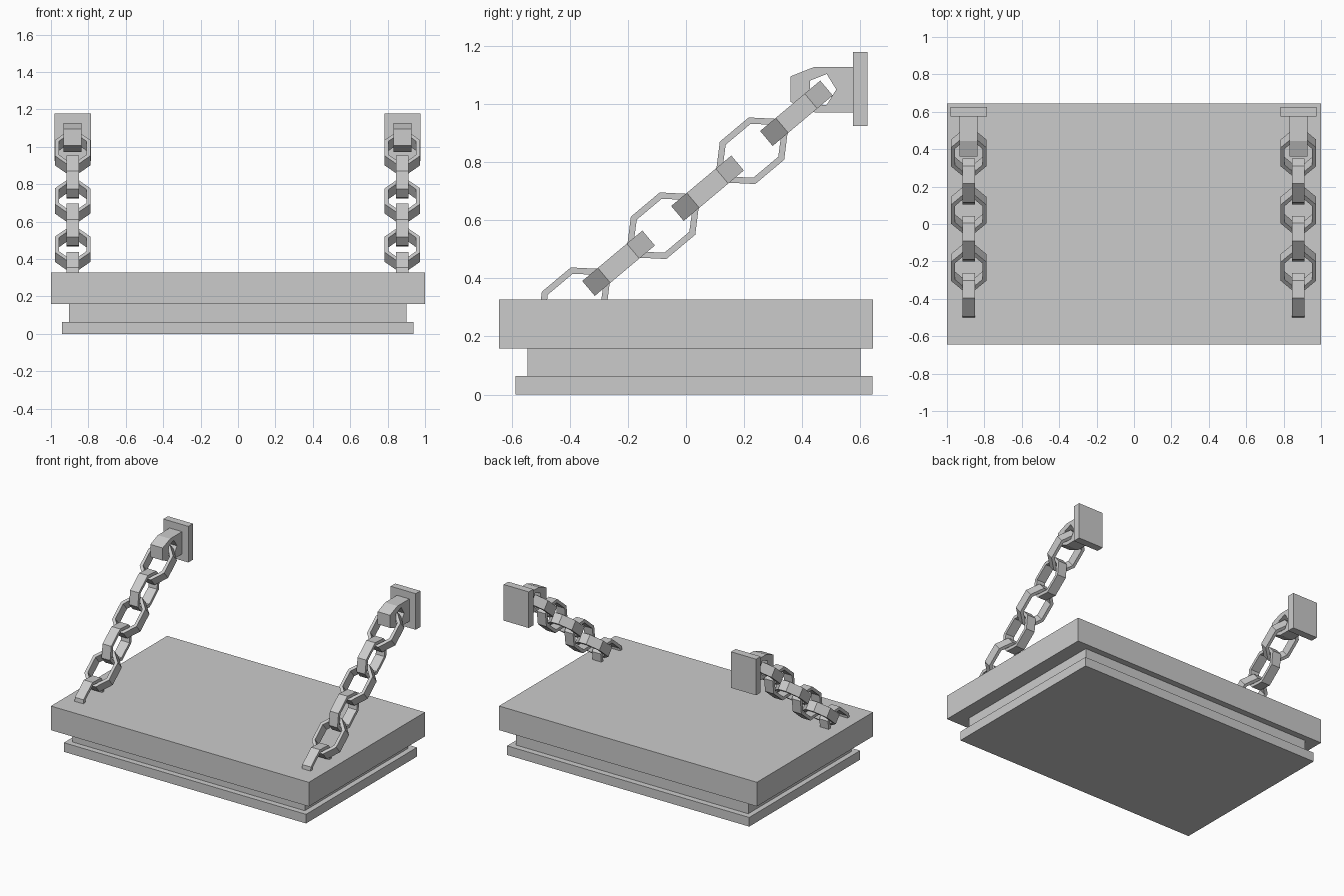
import bpy, bmesh, math
from mathutils import Matrix, Vector

cube = bpy.data.objects.get("Cube")
if cube:
    bpy.data.objects.remove(cube)

gray = bpy.data.materials.new("plain_gray")
gray.use_nodes = True
COLOR = (0.6, 0.6, 0.6, 1)
gray.diffuse_color = COLOR
gray.node_tree.nodes["Principled BSDF"].inputs["Base Color"].default_value = COLOR


def finish(name, bm, matrix=None):
    bmesh.ops.recalc_face_normals(bm, faces=bm.faces)
    mesh = bpy.data.meshes.new(name)
    bm.to_mesh(mesh)
    bm.free()
    mesh.materials.append(gray)
    obj = bpy.data.objects.new(name, mesh)
    bpy.context.collection.objects.link(obj)
    if matrix:
        obj.matrix_world = matrix
    return obj


def box(name, low, high):
    low, high = Vector(low), Vector(high)
    bm = bmesh.new()
    bmesh.ops.create_cube(bm, size=1)
    bmesh.ops.scale(bm, vec=high - low, verts=bm.verts)
    bmesh.ops.translate(bm, vec=(low + high) / 2, verts=bm.verts)
    return finish(name, bm)


def frame(name, outer, inner, width, matrix):
    """Closed (y, z) outline with a matching hole, given thickness along x."""
    bm = bmesh.new()
    loops = [[bm.verts.new((x, y, z)) for y, z in outline]
             for outline, x in ((outer, -width / 2), (outer, width / 2),
                                (inner, width / 2), (inner, -width / 2))]
    n = len(outer)
    for k in range(4):
        a, b = loops[k], loops[(k + 1) % 4]
        for i in range(n):
            j = (i + 1) % n
            bm.faces.new((a[i], a[j], b[j], b[i]))
    return finish(name, bm, matrix)


def octagon(length, width, side, end):
    quarter = [(length, end), (side, width)]
    half = quarter + [(-y, z) for y, z in reversed(quarter)]
    return half + [(-y, -z) for y, z in half]


# Stepped platform
box("base_step", (-0.94, -0.586, 0), (0.938, 0.642, 0.064))
box("middle_step", (-0.903, -0.546, 0.064), (0.9, 0.6, 0.158))
box("top_slab", (-1, -0.644, 0.158), (1, 0.643, 0.327))

# Shared outlines for chain links and wall hooks
link_outer = octagon(0.135, 0.095, 0.065, 0.03)
link_inner = octagon(0.114, 0.074, 0.056, 0.021)
hook_outer = [(0.36, 1.095), (0.443, 1.128), (0.577, 1.128),
              (0.577, 0.971), (0.443, 0.971), (0.36, 1.007)]
hook_hole = [(0.426, 1.08), (0.484, 1.103), (0.517, 1.05),
             (0.484, 0.997), (0.445, 0.997), (0.426, 1.02)]

for side, x in (("right", -0.884), ("left", 0.879)):
    # Wall plate and pierced hook
    box(f"{side}_wall_plate", (x - 0.097, 0.574, 0.925), (x + 0.097, 0.625, 1.178))
    frame(f"{side}_hook", hook_outer, hook_hole, 0.096, Matrix.Translation((x, 0, 0)))

    # Sloping chain with every second link turned a quarter
    for i in range(6):
        place = Matrix.Translation((x, -0.385 + 0.153 * i, 0.323 + 0.129 * i))
        slope = Matrix.Rotation(math.radians(40), 4, 'X')
        turn = Matrix.Rotation(math.radians(90 * (i % 2)), 4, 'Y')
        frame(f"{side}_chain_link_{i + 1}", link_outer, link_inner, 0.067,
              place @ slope @ turn)
